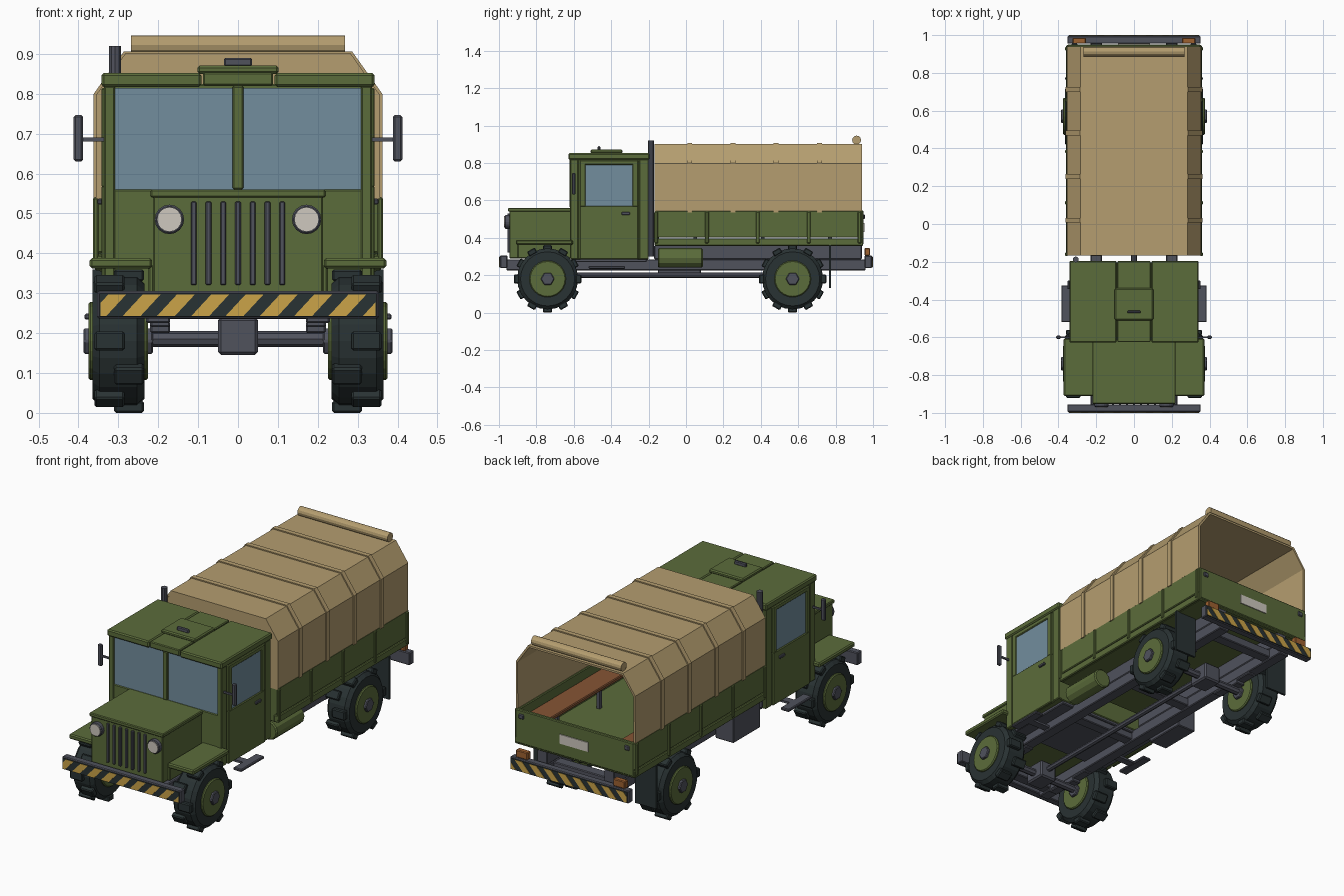
import bpy, bmesh, math
from mathutils import Matrix, Vector

default = bpy.data.objects.get("Cube")
if default:
    bpy.data.objects.remove(default, do_unlink=True)


def material(name, *rgb):
    mat = bpy.data.materials.new(name)
    mat.use_nodes = True
    mat.diffuse_color = (*rgb, 1)
    mat.node_tree.nodes["Principled BSDF"].inputs["Base Color"].default_value = (*rgb, 1)
    return mat


GREEN = material("army_green", .105, .15, .043)
CANVAS = material("canvas_tan", .46, .34, .16)
RUBBER = material("tyre_black", .022, .032, .033)
STEEL = material("steel_grey", .08, .084, .108)
GLASS = material("window_blue", .17, .27, .34)
YELLOW = material("warning_yellow", .6, .37, .065)
PALE = material("pale_lens", .62, .58, .52)
WOOD = material("bench_wood", .24, .09, .035)
AMBER = material("lamp_amber", .34, .12, .03)


def finish(name, bm, mat, bevel=0, thickness=0):
    mesh = bpy.data.meshes.new(name)
    bm.to_mesh(mesh)
    bm.free()
    mesh.materials.append(mat)
    obj = bpy.data.objects.new(name, mesh)
    bpy.context.collection.objects.link(obj)
    if thickness:
        mod = obj.modifiers.new("thickness", "SOLIDIFY")
        mod.thickness = thickness
        mod.offset = 0
    if bevel:
        mod = obj.modifiers.new("edges", "BEVEL")
        mod.width = bevel
        mod.segments = 1
        mod.limit_method = "ANGLE"
        mod.angle_limit = math.radians(40)
    return obj


def add_cube(bm, centre, size, turn=Matrix()):
    bmesh.ops.create_cube(bm, size=1, matrix=turn @ Matrix.Translation(centre) @ Matrix.Diagonal((*size, 1)))


def box(name, mat, x, y, z, bevel=.004):
    """Box spanning the (low, high) pairs x, y and z."""
    spans = (x, y, z)
    bm = bmesh.new()
    add_cube(bm, [(a + b) / 2 for a, b in spans], [b - a for a, b in spans])
    return finish(name, bm, mat, bevel)


def wide(name, mat, half, y, z, bevel=.004):
    return box(name, mat, (-half, half), y, z, bevel)


def pair(name, mat, x, y, z, bevel=.004):
    box("left_" + name, mat, x, y, z, bevel)
    box("right_" + name, mat, (-x[1], -x[0]), y, z, bevel)


def rod(name, mat, centre, radius, length, axis="X", sides=16, bevel=0):
    turn = {"X": Matrix.Rotation(math.pi / 2, 4, "Y"), "Y": Matrix.Rotation(math.pi / 2, 4, "X"), "Z": Matrix()}[axis]
    bm = bmesh.new()
    bmesh.ops.create_cone(bm, cap_ends=True, segments=sides, radius1=radius, radius2=radius, depth=length,
                          matrix=Matrix.Translation(centre) @ turn)
    return finish(name, bm, mat, bevel)


# Chassis
pair("frame_rail", STEEL, (.17, .23), (-.96, .96), (.225, .285))
pair("bed_rail", STEEL, (.17, .23), (-.17, .94), (.285, .36))
for i, y in enumerate((-.9, -.25, .2, .85)):
    wide(f"crossmember_{i}", STEEL, .18, (y - .03, y + .03), (.235, .28))
wide("cab_underside", STEEL, .3, (-.6, -.21), (.27, .29))

# Wheels with alternating tread lugs
for side, s in (("left", 1), ("right", -1)):
    for end, y in (("front", -.74), ("rear", .57)):
        hub = Vector((s * .3, y, .18))
        label = f"{side}_{end}_"
        rod(label + "tyre", RUBBER, hub, .163, .13, sides=24, bevel=.018)
        rod(label + "rim", GREEN, hub, .098, .15, sides=24, bevel=.005)
        rod(label + "hub", STEEL, hub, .037, .175, sides=6, bevel=.004)
        bm = bmesh.new()
        for k in range(12):
            turn = Matrix.Translation(hub) @ Matrix.Rotation(k * math.pi / 6, 4, "X")
            shift = -s * .027 if k % 2 else s * .022
            add_cube(bm, (shift, -.165, 0), (.075, .03, .048), turn)
        finish(label + "treads", bm, RUBBER, .005)

# Axles and leaf springs
for end, y in (("front", -.74), ("rear", .57)):
    rod(end + "_axle", STEEL, (0, y, .185), .02, .46, sides=8)
    wide(end + "_differential", STEEL, .05, (y - .06, y + .06), (.145, .24), .008)
    pair(end + "_spring", STEEL, (.17, .22), (y - .14, y + .14), (.215, .23))
    pair(end + "_spring_clamp", STEEL, (.17, .22), (y - .05, y + .05), (.2, .225))
rod("drive_shaft", STEEL, (0, -.08, .2), .015, 1.2, "Y", 8)


# Striped bumpers
def stripes(name, y):
    bm = bmesh.new()
    edge, step, low, high = .345, .086, .243, .297
    for i in range(9):
        start = -edge - .03 + i * step
        corners = [(start, low), (start + .045, low), (start + .095, high), (start + .05, high)]
        bm.faces.new([bm.verts.new((x, y, z)) for x, z in corners])
    for end in (-edge, edge):
        bmesh.ops.bisect_plane(bm, geom=bm.verts[:] + bm.edges[:] + bm.faces[:], plane_co=(end, 0, 0),
                               plane_no=(end, 0, 0), clear_outer=True)
    finish(name, bm, YELLOW, thickness=.002)


for end, s in (("front", -1), ("rear", 1)):
    wide(end + "_bumper", STEEL, .353, sorted((s * .955, s * .994)), (.237, .305))
    wide(end + "_bumper_plate", RUBBER, .347, sorted((s * .99, s * .998)), (.241, .299), 0)
    stripes(end + "_bumper_stripes", s * .999)
pair("tail_lamp", AMBER, (.255, .325), (.955, .985), (.305, .345))

# Bonnet, grille and fenders
wide("bonnet_body", GREEN, .213, (-.945, -.6), (.29, .545))
wide("bonnet_lid", GREEN, .22, (-.952, -.61), (.54, .56))
for i in range(7):
    x = (i - 3) * .037
    box(f"grille_slot_{i}", STEEL, (x - .007, x + .007), (-.955, -.94), (.32, .53), .003)
for side, s in (("left", 1), ("right", -1)):
    rod(side + "_headlamp_ring", STEEL, (s * .172, -.953, .485), .037, .03, "Y", 16, .004)
    rod(side + "_headlamp_lens", PALE, (s * .172, -.968, .485), .031, .008, "Y")
pair("fender", GREEN, (.215, .372), (-.91, -.605), (.362, .388), .006)
pair("fender_brace", GREEN, (.21, .225), (-.9, -.61), (.29, .37))

# Cab with windscreen
wide("cab_body", GREEN, .33, (-.605, -.205), (.285, .825))
wide("cowl", GREEN, .335, (-.615, -.59), (.285, .56))
wide("windscreen", GLASS, .308, (-.611, -.6), (.56, .815), 0)
wide("windscreen_post", GREEN, .014, (-.622, -.6), (.56, .82))
pair("front_pillar", GREEN, (.308, .336), (-.62, -.575), (.285, .82))
pair("rear_pillar", GREEN, (.31, .336), (-.25, -.2), (.285, .82))
pair("roof_panel", GREEN, (.092, .342), (-.628, -.195), (.817, .852), .006)
wide("roof_centre", GREEN, .088, (-.625, -.197), (.82, .853), .004)
wide("roof_hatch", GREEN, .102, (-.51, -.34), (.85, .871), .006)
wide("hatch_handle", STEEL, .035, (-.472, -.458), (.868, .89))

# Doors, mirrors and steps
pair("door_lower", GREEN, (.325, .342), (-.568, -.255), (.285, .57))
for label, y in (("front", -.568), ("rear", -.287)):
    pair(f"door_{label}_frame", GREEN, (.325, .342), (y, y + .032), (.565, .815))
pair("door_top_frame", GREEN, (.325, .342), (-.568, -.255), (.79, .815))
pair("door_window", GLASS, (.328, .336), (-.54, -.285), (.57, .795), 0)
pair("door_handle", STEEL, (.34, .352), (-.345, -.3), (.522, .537), .003)
pair("mirror", STEEL, (.388, .412), (-.609, -.591), (.63, .747), .005)
pair("mirror_arm", STEEL, (.33, .392), (-.604, -.596), (.68, .69), 0)
pair("step", STEEL, (.335, .385), (-.52, -.325), (.234, .249))
pair("step_bracket", STEEL, (.22, .34), (-.44, -.4), (.236, .247), 0)

# Exhaust, fuel tank and battery box
rod("exhaust_stack", STEEL, (-.308, -.188, .61), .016, .62, "Z", 10)
rod("fuel_tank", GREEN, (.285, -.03, .292), .052, .24, "Y", 12, .006)
box("battery_box", STEEL, (-.34, -.23), (-.15, .08), (.21, .35))

# Cargo bed with stakes and benches
wide("bed_floor", GREEN, .35, (-.165, .945), (.355, .375))
pair("bed_side", GREEN, (.335, .357), (-.165, .945), (.4, .545))
pair("bed_sill", GREEN, (.33, .359), (-.168, .947), (.357, .396))
for i in range(5):
    y = -.16 + i * .272
    pair(f"bed_stake_{i}", GREEN, (.35, .364), (y - .01, y + .01), (.37, .54))
wide("bed_front", GREEN, .345, (-.165, -.145), (.365, .545))
wide("tailgate", GREEN, .352, (.93, .95), (.365, .545))
wide("number_plate", PALE, .085, (.948, .955), (.43, .48), 0)
pair("tailgate_latch", STEEL, (.3, .33), (.945, .957), (.5, .525))
pair("bench", WOOD, (.21, .335), (-.12, .9), (.475, .495))
for i in range(3):
    y = .05 + i * .36
    pair(f"bench_leg_{i}", STEEL, (.22, .24), (y - .01, y + .01), (.37, .48), 0)
pair("mud_flap", RUBBER, (.24, .365), (.764, .776), (.13, .36), 0)


# Canvas cover with hoops
def canopy_profile(grow):
    half = [(.35 + grow, .535), (.35 + grow, .795 + grow / 2), (.28 + grow / 2, .895 + grow)]
    return half + [(-x, z) for x, z in reversed(half)]


def hoop(name, grow, start, end, thickness):
    bm = bmesh.new()
    rows = [[bm.verts.new((x, y, z)) for x, z in canopy_profile(grow)] for y in (start, end)]
    for i in range(len(rows[0]) - 1):
        bm.faces.new((rows[0][i], rows[0][i + 1], rows[1][i + 1], rows[1][i]))
    finish(name, bm, CANVAS, thickness=thickness)


hoop("canvas_cover", 0, -.168, .94, .012)
for i in range(4):
    y = .02 + i * .231
    hoop(f"canvas_hoop_{i}", .006, y - .013, y + .013, .012)
bm = bmesh.new()
bm.faces.new([bm.verts.new((x, -.162, z)) for x, z in canopy_profile(0)])
finish("canvas_front", bm, CANVAS, thickness=.01)
rod("rolled_flap", CANVAS, (0, .912, .922), .024, .536, "X", 12)
